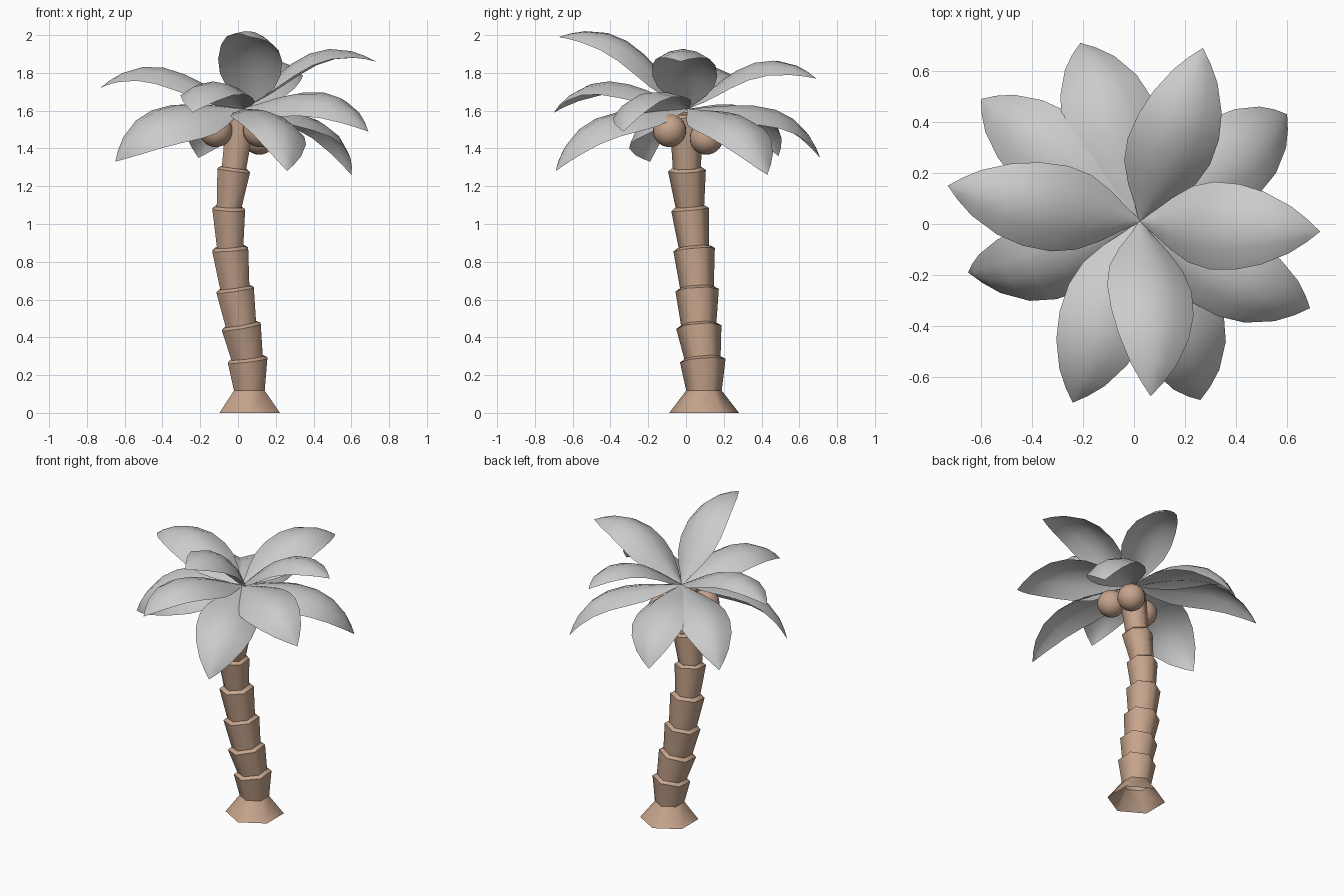
import bpy, bmesh, math
from mathutils import Vector, Matrix

cube = bpy.data.objects.get("Cube")
if cube:
    bpy.data.objects.remove(cube, do_unlink=True)


def material(name, rgb):
    mat = bpy.data.materials.new(name)
    mat.use_nodes = True
    mat.diffuse_color = (*rgb, 1)
    mat.node_tree.nodes["Principled BSDF"].inputs["Base Color"].default_value = (*rgb, 1)
    return mat


bark = material("tan_bark", (0.56, 0.37, 0.26))
leaf = material("pale_grey_leaf", (0.6, 0.6, 0.6))


def finish(bm, name, mat):
    for face in bm.faces:
        face.smooth = True
    mesh = bpy.data.meshes.new(name)
    bm.to_mesh(mesh)
    bm.free()
    mesh.materials.append(mat)
    obj = bpy.data.objects.new(name, mesh)
    bpy.context.collection.objects.link(obj)
    return obj


def trunk_piece(name, rings, capped):
    """Six-sided loft through (centre, axis, radius) rings, with sharp rims, open below."""
    bm = bmesh.new()
    loops = []
    for centre, axis, radius in rings:
        turn = Vector((0, 0, 1)).rotation_difference(axis)
        loops.append([bm.verts.new(centre + turn @ Vector(
            (radius * math.sin(k * math.pi / 3), radius * math.cos(k * math.pi / 3), 0)))
            for k in range(6)])
    for low, high in zip(loops, loops[1:]):
        for k in range(6):
            bm.faces.new((low[k], low[k - 1], high[k - 1], high[k]))
    if capped:
        bm.faces.new(loops[-1][::-1])
    for loop in loops:
        for k in range(6):
            bm.edges.get((loop[k], loop[k - 1])).smooth = False
    return finish(bm, name, bark)


# Trunk: a spreading foot and seven flared segments along a bent path
path = [Vector(p) for p in (
    (0.06, 0.095, 0.118), (0.051, 0.089, 0.277), (0.018, 0.068, 0.454),
    (-0.015, 0.059, 0.649), (-0.041, 0.043, 0.864), (-0.049, 0.022, 1.076),
    (-0.023, 0.005, 1.282), (0.015, 0.0, 1.57))]
low_radius = [0.094, 0.094, 0.092, 0.088, 0.079, 0.074, 0.074]
top_radius = [0.121, 0.12, 0.115, 0.11, 0.1, 0.1, 0.088]
up = Vector((0, 0, 1))
axes = [up]
for i in range(1, len(path)):
    after = path[min(i + 1, len(path) - 1)]
    axes.append((after - path[i - 1]).normalized())

trunk_piece("trunk_foot", [(Vector((0.062, 0.096, 0)), up, 0.185), (path[0], up, 0.094)], False)
for i in range(7):
    lip = path[i + 1] + axes[i + 1] * 0.015
    trunk_piece(f"trunk_segment_{i + 1}", [
        (path[i], axes[i], low_radius[i]),
        (path[i + 1], axes[i + 1], top_radius[i]),
        (lip, axes[i + 1], top_radius[i] * 0.8)], True)

# Coconuts under the crown
for i, spot in enumerate([(-0.117, -0.05, 1.495), (0.115, -0.087, 1.495), (0.113, 0.108, 1.455)]):
    bm = bmesh.new()
    bmesh.ops.create_uvsphere(bm, u_segments=24, v_segments=14, radius=0.088,
                              matrix=Matrix.Translation(spot))
    finish(bm, f"coconut_{i + 1}", bark)

# Palm leaves: sheets arching from the crown and bending down near the tip
crown = Vector((0.025, 0.01, 1.61))
outline = [(0, 0.006), (0.08, 0.045), (0.18, 0.1), (0.3, 0.15), (0.43, 0.172),
           (0.58, 0.168), (0.72, 0.143), (0.86, 0.092), (0.94, 0.045), (1, 0)]


def palm_leaf(name, tip, roll, width):
    chord = Vector(tip) - crown
    along = chord.normalized()
    side = up.cross(along).normalized()
    normal = along.cross(side)
    spin = Matrix.Rotation(-math.radians(roll), 3, along)
    side, normal = spin @ side, spin @ normal
    bm = bmesh.new()
    rows = []
    for t, half in outline:
        half *= width
        arch = 0.6 * t * (1 - t) * (0.55 + 0.9 * t)
        ridge = crown + chord * t + normal * arch
        rows.append([bm.verts.new(ridge + side * (half * s) - normal * (0.4 * half * s * s))
                     for s in (-1, -0.5, 0, 0.5, 1)])
    for near, far in zip(rows, rows[1:]):
        for k in range(4):
            bm.faces.new((near[k], far[k], far[k + 1], near[k + 1]))
    bmesh.ops.remove_doubles(bm, verts=bm.verts, dist=0.0005)
    finish(bm, name, leaf)


# Each leaf: tip, roll in degrees, width factor
leaves = [
    ((-0.21, 0.71, 1.35), -10, 1.1), ((0.27, 0.69, 1.77), -10, 1),
    ((0.60, 0.43, 1.26), -8, 1.05), ((0.73, -0.03, 1.86), 0, 1),
    ((0.69, -0.33, 1.49), -17, 1.04), ((0.26, -0.69, 1.28), 11, 1.08),
    ((0.065, -0.675, 1.99), 17, 1), ((-0.24, -0.70, 1.59), 0, 1.03),
    ((-0.65, -0.19, 1.33), 31, 1.08), ((-0.73, 0.15, 1.72), 7, 1),
    ((-0.60, 0.49, 1.36), 0, 1)]
for i, (tip, roll, width) in enumerate(leaves):
    palm_leaf(f"palm_leaf_{i + 1}", tip, roll, width)
